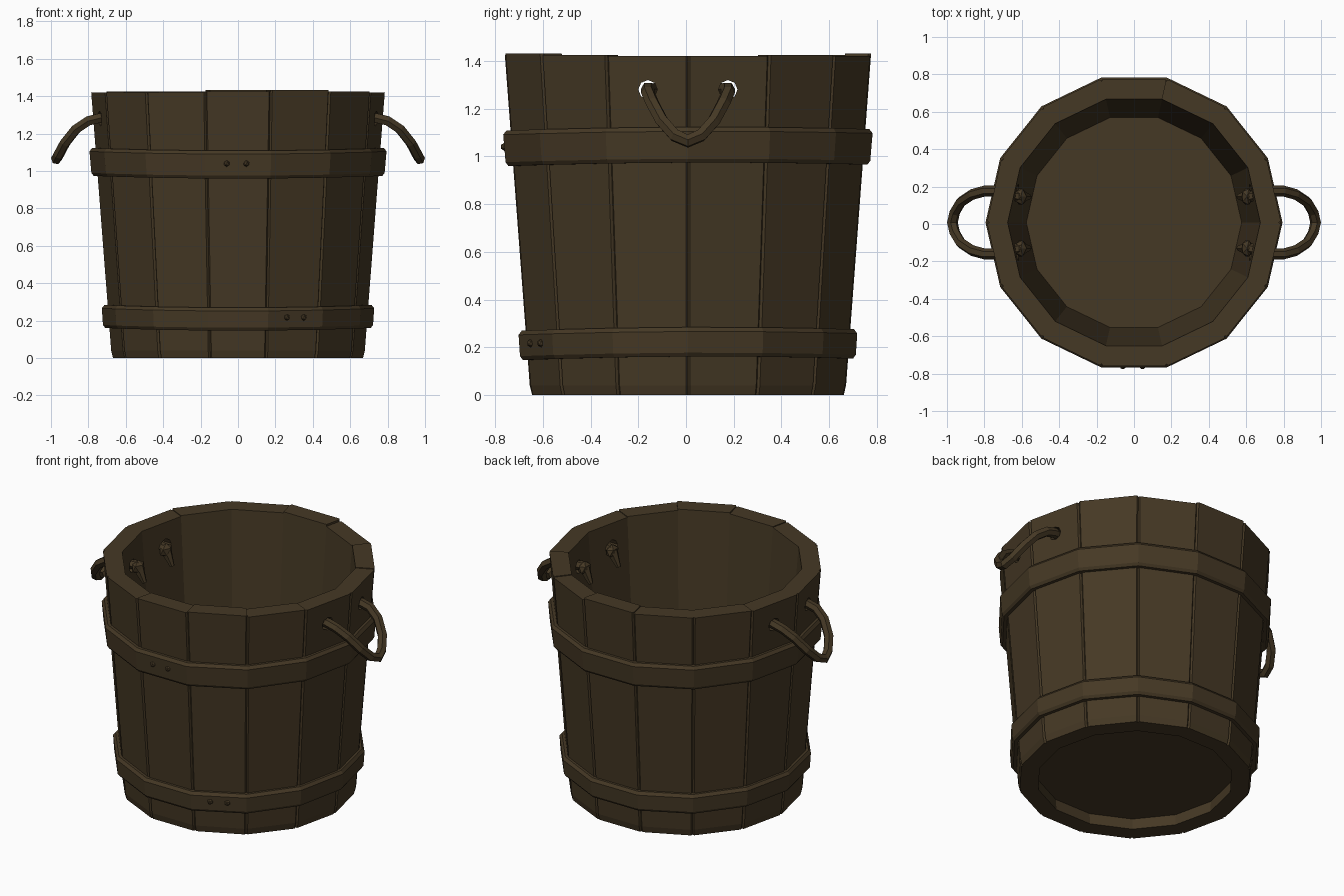
import bpy, bmesh, random
from math import sin, cos, pi, radians
from mathutils import Vector, Matrix

random.seed(4)
SIDES = 14
STEP = 2 * pi / SIDES
CY = 0.008            # small offset of the tub's axis
HOLE_Y, HOLE_Z = 0.168, 1.28

cube = bpy.data.objects.get("Cube")
if cube:
    bpy.data.objects.remove(cube, do_unlink=True)

wood = bpy.data.materials.new("dark_brown_wood")
wood.use_nodes = True
colour = (0.060, 0.040, 0.018, 1)
wood.diffuse_color = colour
bsdf = wood.node_tree.nodes["Principled BSDF"]
bsdf.inputs["Base Color"].default_value = colour
bsdf.inputs["Roughness"].default_value = 0.9


def finish(bm, name):
    bmesh.ops.recalc_face_normals(bm, faces=bm.faces)
    mesh = bpy.data.meshes.new(name)
    bm.to_mesh(mesh)
    bm.free()
    mesh.materials.append(wood)
    obj = bpy.data.objects.new(name, mesh)
    bpy.context.collection.objects.link(obj)
    return obj


def polar(r, a, z):
    return Vector((r * cos(a), CY + r * sin(a), z))


def bridge(bm, first, second):
    n = len(first)
    for i in range(n):
        j = (i + 1) % n
        bm.faces.new((first[i], first[j], second[j], second[i]))


# Staves: one tapered board per side, with chamfered outer edges
def stave(index, top):
    bm = bmesh.new()
    a0, a1 = index * STEP, (index + 1) * STEP
    rings = []
    for z, outer in ((0, 0.670), (0.04, 0.680), (top, 0.676 + 0.078 * top)):
        inner = 0.562 + 0.08 * z
        p, q = polar(outer, a0, z), polar(outer, a1, z)
        edge = (q - p).normalized() * 0.009
        section = (polar(inner, a0, z), polar(outer - 0.012, a0, z), p + edge,
                   q - edge, polar(outer - 0.012, a1, z), polar(inner, a1, z))
        rings.append([bm.verts.new(v) for v in section])
    bridge(bm, rings[0], rings[1])
    bridge(bm, rings[1], rings[2])
    bm.faces.new(rings[0])
    bm.faces.new(rings[2])
    return finish(bm, f"stave_{index + 1}")


# Rope holes are cut through the boards beside each handle
def drill(board, side, y):
    bm = bmesh.new()
    bmesh.ops.create_cone(bm, cap_ends=True, segments=8, radius1=0.04, radius2=0.04, depth=0.5,
                          matrix=Matrix.Translation((side * 0.7, y, HOLE_Z)) @ Matrix.Rotation(pi / 2, 4, 'Y'))
    cutter = finish(bm, "hole_cutter")
    cutter.hide_render = True
    mod = board.modifiers.new("rope_hole", 'BOOLEAN')
    mod.operation = 'DIFFERENCE'
    mod.solver = 'EXACT'
    mod.object = cutter
    bpy.context.view_layer.objects.active = board
    bpy.ops.object.modifier_apply(modifier=mod.name)
    bpy.data.objects.remove(cutter, do_unlink=True)


staves = [stave(i, random.choice((1.42, 1.425, 1.432))) for i in range(SIDES)]
for index, side, sign in ((0, 1, 1), (13, 1, -1), (6, -1, 1), (7, -1, -1)):
    drill(staves[index], side, CY + sign * HOLE_Y)

# Floor: raised a little above the bottom edge
bm = bmesh.new()
bmesh.ops.create_cone(bm, cap_ends=True, segments=SIDES, radius1=0.585, radius2=0.59, depth=0.1,
                      matrix=Matrix.Translation((0, CY, 0.12)))
finish(bm, "floor")


# Hoops: bevelled rings, slightly wavy in height
def hoop(name, z0, z1, r0, r1):
    bm = bmesh.new()
    profile = ((r0 - 0.06, z0), (r0 - 0.012, z0), (r0, z0 + 0.016),
               (r1, z1 - 0.018), (r1 - 0.014, z1), (r1 - 0.06, z1))
    rings = []
    for i in range(SIDES):
        a = i * STEP
        wave = 0.006 * cos(2 * a) + 0.003 * sin(a)
        rings.append([bm.verts.new(polar(r, a, z + wave)) for r, z in profile])
    for i in range(SIDES):
        bridge(bm, rings[i], rings[(i + 1) % SIDES])
    finish(bm, name)


hoop("upper_hoop", 0.968, 1.117, 0.784, 0.794)
hoop("lower_hoop", 0.155, 0.278, 0.722, 0.728)


# Rivets: pairs of small studs on the flat faces of the hoops
def rivet(name, angle, radius, offset, z):
    apothem = radius * cos(STEP / 2)
    spot = polar(apothem, angle, z) + Vector((-sin(angle), cos(angle), 0)) * offset
    bm = bmesh.new()
    bmesh.ops.create_icosphere(bm, subdivisions=1, radius=0.018,
                               matrix=Matrix.Translation(spot))
    finish(bm, name)


for n, offset in enumerate((-0.06, 0.045), 1):
    rivet(f"upper_rivet_{n}", -pi / 2, 0.788, offset, 1.04)
for n, offset in enumerate((-0.05, 0.05), 1):
    rivet(f"lower_rivet_{n}", -pi / 2 + STEP, 0.724, offset, 0.217)


# Rope handles: drooping loops threaded through the holes
def handle(name, side):
    half = ((0.60, 0.135, 1.275), (0.74, 0.168, 1.283), (0.80, 0.168, 1.268),
            (0.865, 0.150, 1.225), (0.925, 0.110, 1.150), (0.958, 0.055, 1.088))
    path = [(x, y, z) for x, y, z in half] + [(0.971, 0, 1.064)]
    path += [(x, -y, z) for x, y, z in reversed(half)]
    curve = bpy.data.curves.new(name, 'CURVE')
    curve.dimensions = '3D'
    curve.bevel_depth = 0.029
    curve.bevel_resolution = 1
    curve.use_fill_caps = True
    spline = curve.splines.new('POLY')
    spline.use_smooth = False
    spline.points.add(len(path) - 1)
    for point, (x, y, z) in zip(spline.points, path):
        point.co = (side * x, CY + y, z, 1)
    curve.materials.append(wood)
    bpy.context.collection.objects.link(bpy.data.objects.new(name, curve))


# Knots: lumpy balls with a short frayed tail inside the tub
def knot(name, side, sign):
    bm = bmesh.new()
    centre = Vector((side * 0.605, CY + sign * 0.138, 1.268))
    bmesh.ops.create_icosphere(bm, subdivisions=1, radius=1,
                               matrix=Matrix.Translation(centre) @ Matrix.Diagonal((0.034, 0.05, 0.042, 1)))
    tail = Vector((-side * 0.45, 0, -0.9)).normalized()
    turn = tail.to_track_quat('Z', 'Y').to_matrix().to_4x4()
    bmesh.ops.create_cone(bm, cap_ends=True, segments=6, radius1=0.034, radius2=0.014, depth=0.10,
                          matrix=Matrix.Translation(centre + tail * 0.05) @ turn)
    finish(bm, name)


for label, side in (("left", 1), ("right", -1)):
    handle(f"{label}_rope_handle", side)
    for end, sign in (("back", 1), ("front", -1)):
        knot(f"{label}_{end}_knot", side, sign)
